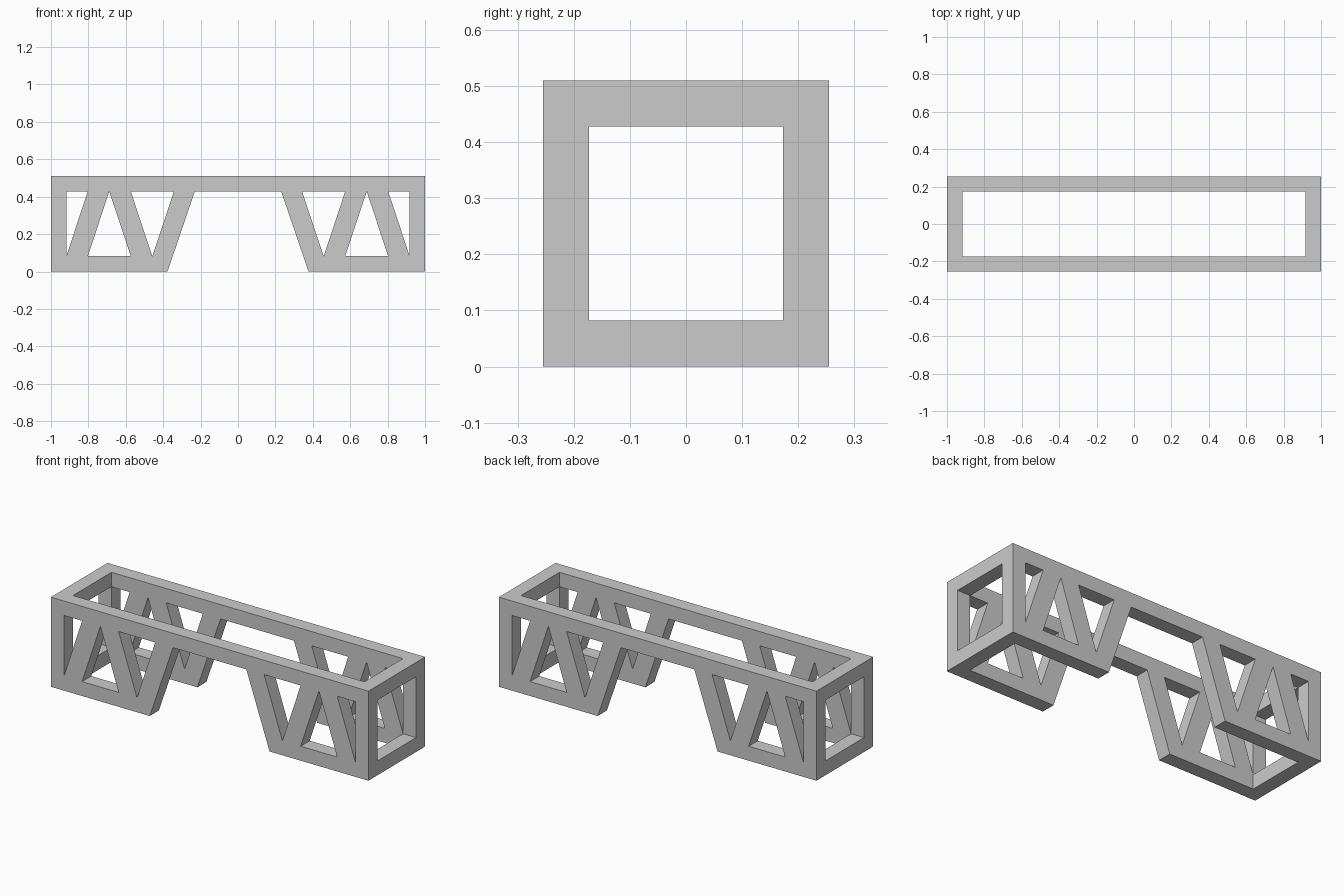
import bpy, bmesh
from math import pi

if "Cube" in bpy.data.objects:
    bpy.data.objects.remove(bpy.data.objects["Cube"])

HALF_X, HALF_Y, HEIGHT = 1.0, 0.255, 0.51
BAR = 0.082                                   # thickness of every beam
IN_X, IN_Y = HALF_X - BAR, HALF_Y - BAR
LOW, HIGH = BAR, HEIGHT - BAR                 # inner edges of bottom and top beams
STEP = 0.115                                  # half width of one truss triangle


def extrude_profile(name, loops, half_depth):
    """Extrude x-z loops (outline first, then holes) along y."""
    cu = bpy.data.curves.new(name, 'CURVE')
    cu.dimensions, cu.fill_mode, cu.extrude = '2D', 'BOTH', half_depth
    for pts in loops:
        sp = cu.splines.new('POLY')
        sp.points.add(len(pts) - 1)
        for p, (x, z) in zip(sp.points, pts):
            p.co = (x, z, 0, 1)
        sp.use_cyclic_u = True
    ob = bpy.data.objects.new(name, cu)
    bpy.context.collection.objects.link(ob)
    bpy.ops.object.select_all(action='DESELECT')
    ob.select_set(True)
    bpy.context.view_layer.objects.active = ob
    ob.rotation_euler.x = pi / 2
    bpy.ops.object.convert(target='MESH')
    ob = bpy.context.object
    bpy.ops.object.transform_apply(rotation=True)
    bm = bmesh.new()
    bm.from_mesh(ob.data)
    bmesh.ops.remove_doubles(bm, verts=bm.verts, dist=1e-5)
    bmesh.ops.recalc_face_normals(bm, faces=bm.faces)
    for f in bm.faces:
        f.smooth = False
    bm.to_mesh(ob.data)
    bm.free()
    return ob


def cut_box(target, name, half_x, half_y, z0, z1):
    """Cut a box-shaped opening out of the target."""
    bpy.ops.mesh.primitive_cube_add(size=2, location=(0, 0, (z0 + z1) / 2))
    box = bpy.context.object
    box.name = name
    box.scale = (half_x, half_y, (z1 - z0) / 2)
    box.hide_render = True
    mod = target.modifiers.new(name, 'BOOLEAN')
    mod.operation, mod.solver, mod.object = 'DIFFERENCE', 'EXACT', box
    bpy.context.view_layer.objects.active = target
    bpy.ops.object.modifier_apply(modifier=mod.name)
    bpy.data.objects.remove(box)


# Outline of the frame with the wide gap in the middle
right_half = [(0.231, HIGH), (0.377, 0), (HALF_X, 0), (HALF_X, HEIGHT)]
outline = right_half + [(-x, z) for x, z in reversed(right_half)]

# Three truss openings per side, counted inward from the end post
n = [IN_X - STEP * i for i in range(6)]
openings = [
    [(n[0], HIGH), (n[1], HIGH), (n[0], LOW)],
    [(n[1], LOW), (n[2], HIGH), (n[3], LOW)],
    [(n[3], HIGH), (n[5], HIGH), (n[4], LOW)],
]
openings += [[(-x, z) for x, z in tri] for tri in openings]

# Truss frame, hollowed from above and through both ends
frame = extrude_profile("truss_frame", [outline] + openings, HALF_Y)
cut_box(frame, "top_opening", IN_X, IN_Y, -0.5, 1.0)
cut_box(frame, "end_opening", 1.5, IN_Y, LOW, HIGH)
